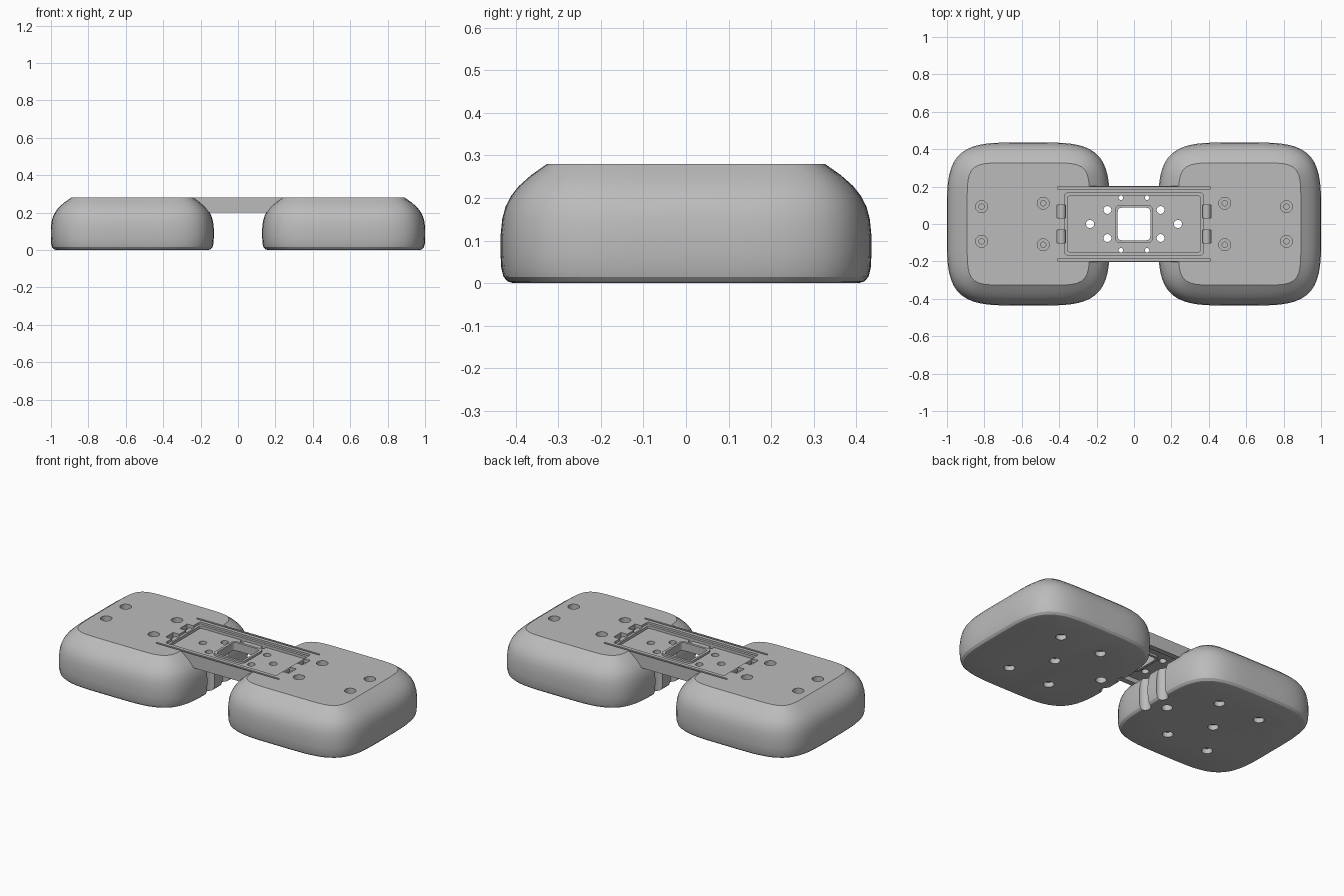
import bpy, bmesh, math
from mathutils import Matrix

cube = bpy.data.objects.get("Cube")
if cube:
    bpy.data.objects.remove(cube, do_unlink=True)

grey = bpy.data.materials.new("plain_grey")
grey.use_nodes = True
color = (0.5, 0.5, 0.5, 1)
grey.diffuse_color = color
grey.node_tree.nodes["Principled BSDF"].inputs["Base Color"].default_value = color


def make_object(name, bm):
    bmesh.ops.recalc_face_normals(bm, faces=bm.faces)
    mesh = bpy.data.meshes.new(name)
    bm.to_mesh(mesh)
    bm.free()
    mesh.materials.append(grey)
    obj = bpy.data.objects.new(name, mesh)
    bpy.context.collection.objects.link(obj)
    return obj


def box(name, x0, x1, y0, y1, z0, z1, radius=0):
    """Box between limits, with optionally rounded upright edges."""
    bm = bmesh.new()
    bmesh.ops.create_cube(bm, size=1)
    for v in bm.verts:
        v.co.x = (x0 + x1) / 2 + v.co.x * (x1 - x0)
        v.co.y = (y0 + y1) / 2 + v.co.y * (y1 - y0)
        v.co.z = (z0 + z1) / 2 + v.co.z * (z1 - z0)
    if radius:
        upright = [e for e in bm.edges if abs(e.verts[0].co.z - e.verts[1].co.z) > 0.001]
        bmesh.ops.bevel(bm, geom=upright, offset=radius, segments=5,
                        profile=0.5, affect='EDGES')
    return make_object(name, bm)


def centred_box(name, hx, hy, z0, z1, radius=0):
    return box(name, -hx, hx, -hy, hy, z0, z1, radius)


def cylinder(name, x, y, r, z0, z1):
    bm = bmesh.new()
    bmesh.ops.create_cone(bm, cap_ends=True, segments=28, radius1=r, radius2=r,
                          depth=z1 - z0,
                          matrix=Matrix.Translation((x, y, (z0 + z1) / 2)))
    return make_object(name, bm)


def boolean(target, tool, operation='DIFFERENCE'):
    tool.hide_render = True
    mod = target.modifiers.new("cut", 'BOOLEAN')
    mod.operation = operation
    mod.solver = 'EXACT'
    mod.object = tool
    bpy.context.view_layer.objects.active = target
    bpy.ops.object.modifier_apply(modifier=mod.name)
    bpy.data.objects.remove(tool, do_unlink=True)


def smooth(obj):
    bpy.ops.object.select_all(action='DESELECT')
    obj.select_set(True)
    bpy.context.view_layer.objects.active = obj
    bpy.ops.object.shade_smooth_by_angle(angle=math.radians(24))


TOP = 0.28
BASE = 0.2
PAD_X = 0.565
# Half width, height and corner squareness up the side of a pad
PROFILE = [(0.405, 0, 4.2), (0.419, 0.004, 4.2), (0.429, 0.015, 4.2),
           (0.434, 0.035, 4.2), (0.436, 0.07, 4.2), (0.436, 0.11, 4.2),
           (0.432, 0.15, 4.2), (0.424, 0.18, 4.3), (0.411, 0.205, 4.5),
           (0.393, 0.228, 4.8), (0.365, 0.253, 5.5), (0.327, TOP, 7)]


def pad_body(name, cx, count=96):
    bm = bmesh.new()
    rings = []
    for half, z, power in PROFILE:
        ring = []
        for i in range(count):
            a = math.tau * (i + 0.5) / count
            c, s = math.cos(a), math.sin(a)
            r = half * (abs(c) ** power + abs(s) ** power) ** (-1 / power)
            ring.append(bm.verts.new((cx + r * c, r * s, z)))
        rings.append(ring)
    for low, high in zip(rings, rings[1:]):
        for i in range(count):
            j = (i + 1) % count
            bm.faces.new((low[i], low[j], high[j], high[i]))
    bm.faces.new(rings[0])
    bm.faces.new(rings[-1])
    return make_object(name, bm)


def rail_slots(target):
    for side in (-1, 1):
        y = side * 0.193
        boolean(target, box("slot_cutter", -0.41, 0.41, y - 0.006, y + 0.006, 0.262, 0.3))


def clip_notches(target, s):
    for side in (-1, 1):
        x, y = s * 0.388, side * 0.067
        boolean(target, box("notch_cutter", x - 0.023, x + 0.023,
                            y - 0.035, y + 0.035, 0.215, 0.3))


# Pads with the plate pocket, screw holes, cable channels and foot holes
for side_name, s in (("left", 1), ("right", -1)):
    pad = pad_body(side_name + "_pad", s * PAD_X)
    boolean(pad, centred_box("pocket_cutter", 0.375, 0.203, BASE, 0.3))
    rail_slots(pad)
    clip_notches(pad, s)
    for y in (-1, 1):
        for x, dy in ((0.815, 0.093), (0.485, 0.111)):
            boolean(pad, cylinder("bore_cutter", s * x, y * dy, 0.032, 0.25, 0.3))
            boolean(pad, cylinder("screw_cutter", s * x, y * dy, 0.014, 0.2, 0.27))
        boolean(pad, cylinder("channel_cutter", s * 0.135, y * 0.073, 0.036, -0.1, 0.25))
        for x in (-0.14, 0.14):
            boolean(pad, cylinder("foot_cutter", s * (PAD_X + x), y * 0.22, 0.03, -0.1, 0.03))
    boolean(pad, cylinder("foot_cutter", s * PAD_X, 0, 0.03, -0.1, 0.03))
    boolean(pad, cylinder("through_cutter", s * 0.235, 0, 0.03, -0.1, 0.25))
    smooth(pad)

# Bridge plate: stepped tray on top, hollow underside
plate = centred_box("bridge_plate", 0.375, 0.203, BASE, TOP)
boolean(plate, centred_box("step_cutter", 0.37, 0.165, 0.268, 0.3, 0.012))
boolean(plate, centred_box("tray_cutter", 0.355, 0.15, 0.252, 0.3, 0.012))
boolean(plate, centred_box("under_cutter", 0.355, 0.17, 0.1, 0.228))
rail_slots(plate)
for s in (-1, 1):
    clip_notches(plate, s)

# Raised collar around the square opening
boolean(plate, centred_box("collar", 0.102, 0.102, 0.215, 0.264, 0.03), 'UNION')
boolean(plate, centred_box("opening_cutter", 0.087, 0.087, 0.1, 0.3, 0.02))

# Mounting holes
for sx in (-1, 1):
    boolean(plate, cylinder("hole_cutter", sx * 0.235, 0, 0.022, 0.1, 0.3))
    for sy in (-1, 1):
        boolean(plate, cylinder("hole_cutter", sx * 0.142, sy * 0.075, 0.021, 0.1, 0.3))
        boolean(plate, cylinder("hole_cutter", sx * 0.07, sy * 0.14, 0.012, 0.1, 0.3))
smooth(plate)

# Rounded clips lying in the notches
for sx, x_name in ((1, "left"), (-1, "right")):
    for sy, y_name in ((-1, "front"), (1, "back")):
        bm = bmesh.new()
        place = Matrix.Translation((sx * 0.388, sy * 0.067, 0.238)) @ Matrix.Rotation(math.pi / 2, 4, 'X')
        bmesh.ops.create_cone(bm, cap_ends=True, segments=24, radius1=0.023,
                              radius2=0.023, depth=0.07, matrix=place)
        smooth(make_object(f"{x_name}_{y_name}_clip", bm))
